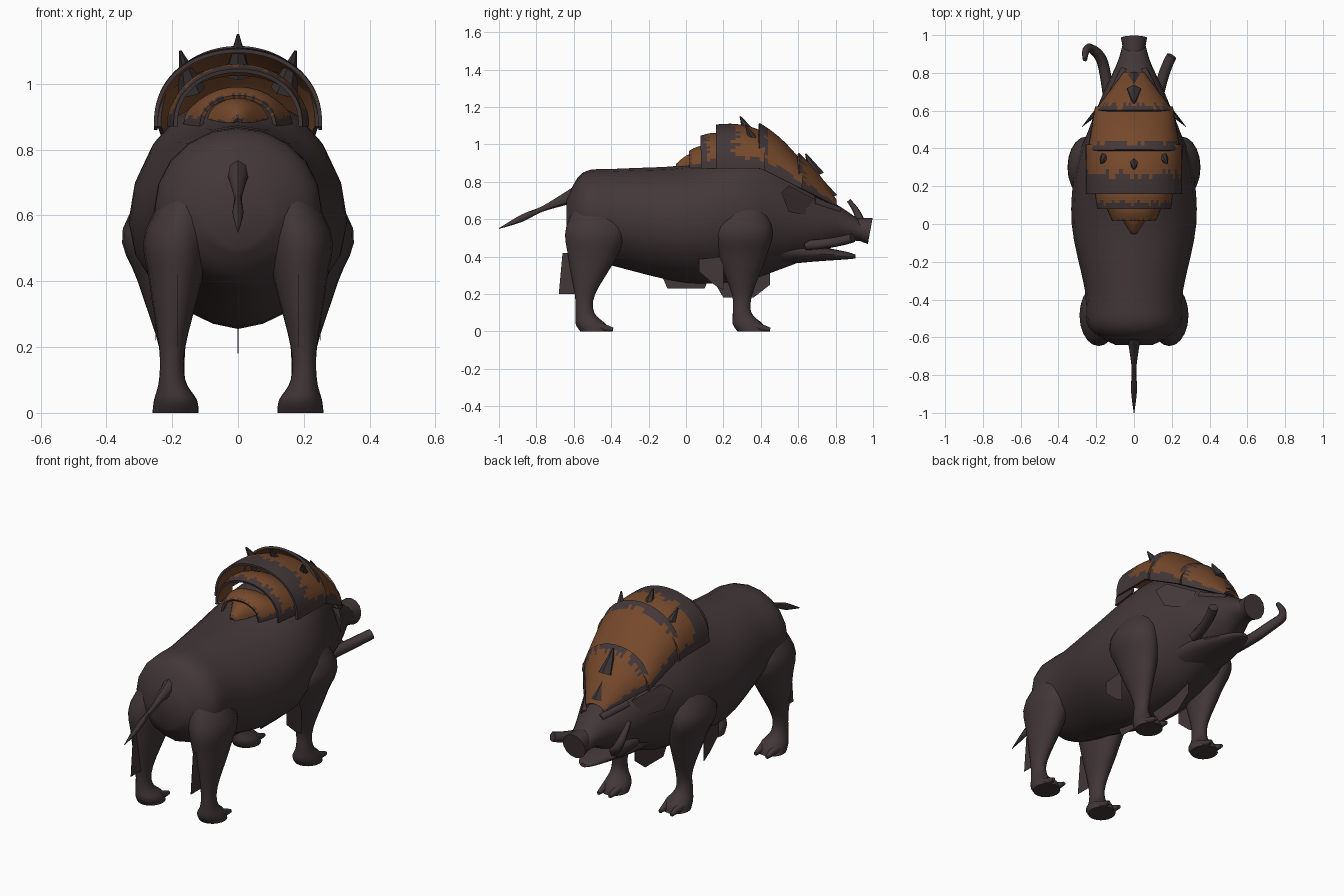
import bpy, bmesh, math, random
from mathutils import Vector

random.seed(4)
cube = bpy.data.objects.get("Cube")
if cube:
    bpy.data.objects.remove(cube)


def material(name, *rgb):
    mat = bpy.data.materials.new(name)
    mat.use_nodes = True
    mat.diffuse_color = (*rgb, 1)
    mat.node_tree.nodes["Principled BSDF"].inputs["Base Color"].default_value = (*rgb, 1)
    return mat


HIDE = material("dark hide", .055, .038, .04)
RUST = material("rust brown plate", .18, .066, .024)
HORN = material("dark horn", .042, .033, .034)


def finish(name, bm, *materials, smooth=True):
    bmesh.ops.recalc_face_normals(bm, faces=bm.faces)
    mesh = bpy.data.meshes.new(name)
    bm.to_mesh(mesh)
    bm.free()
    for mat in materials:
        mesh.materials.append(mat)
    obj = bpy.data.objects.new(name, mesh)
    bpy.context.collection.objects.link(obj)
    if smooth:
        bpy.ops.object.select_all(action='DESELECT')
        obj.select_set(True)
        bpy.context.view_layer.objects.active = obj
        bpy.ops.object.shade_smooth_by_angle(angle=math.radians(45))
    return obj


def rounded(rings, steps=4):
    """Pass a smooth spline through a few rings."""
    keys = [Vector(ring) for ring in rings]
    keys = [keys[0], *keys, keys[-1]]
    result = []
    for a, b, c, d in zip(keys, keys[1:], keys[2:], keys[3:]):
        for step in range(steps):
            t = step / steps
            bend = (c - a) * t + (a * 2 - b * 5 + c * 4 - d) * t ** 2 + (b * 3 - a - c * 3 + d) * t ** 3
            result.append(b + bend / 2)
    return result + [keys[-1]]


def loft(name, rings, upright=False, side=1, sides=20, pinch=1):
    """Skin ovals given as (position, centre, centre, radius, radius)."""
    bm = bmesh.new()
    loops = []
    for along, centre_a, centre_b, radius_a, radius_b in rounded(rings):
        loop = []
        for k in range(sides):
            angle = math.tau * k / sides
            cosine, sine = math.cos(angle), math.sin(angle)
            if sine < 0:
                cosine = math.copysign(abs(cosine) ** pinch, cosine)
            p, q = centre_a + radius_a * cosine, centre_b + radius_b * sine
            loop.append(bm.verts.new((p * side, q, along) if upright else (p * side, along, q)))
        loops.append(loop)
    for lower, upper in zip(loops, loops[1:]):
        for k in range(sides):
            n = (k + 1) % sides
            bm.faces.new((lower[k], lower[n], upper[n], upper[k]))
    bm.faces.new(loops[0])
    bm.faces.new(loops[-1])
    return finish(name, bm, HIDE)


def hull(name, points):
    bm = bmesh.new()
    for point in points:
        bm.verts.new(point)
    bmesh.ops.convex_hull(bm, input=bm.verts)
    finish(name, bm, HIDE, smooth=False)


def hair(name, x, outline):
    hull(name, [(x + half, y, z) for y, z in outline for half in (-.001, .001)])


def cone(name, base, tip, base_radius, tip_radius, mat=HIDE, sides=8):
    base, tip = Vector(base), Vector(tip)
    axis = tip - base
    placement = axis.to_track_quat('Z', 'Y').to_matrix().to_4x4()
    placement.translation = (base + tip) / 2
    bm = bmesh.new()
    bmesh.ops.create_cone(bm, cap_ends=True, segments=sides, radius1=base_radius,
                          radius2=tip_radius, depth=axis.length, matrix=placement)
    finish(name, bm, mat)


def spike(name, x, y, z):
    cone(name, (x, y, z), (x * 1.25, y - .06, z + .12), .042, .004, HORN, sides=6)


def leg(name, side, thigh_x, thigh_y, ankle_y):
    """Heavy thigh narrowing to a thin shank, then a splayed two-toed foot."""
    foot_y = ankle_y + .05
    middle_x, middle_y = (thigh_x + .2) / 2, (thigh_y * 2 + ankle_y) / 3
    loft(name, [(.78, thigh_x - .07, thigh_y, .03, .05),
                (.56, thigh_x, thigh_y, .1, .16),
                (.4, middle_x, middle_y, .08, .13),
                (.2, .2, ankle_y, .04, .055),
                (.1, .2, ankle_y, .04, .05),
                (.04, .19, foot_y - .02, .065, .08),
                (0, .19, foot_y, .07, .075)], upright=True, side=side)
    for toe_x in (.155, .225):
        cone(f"{name}_toe", (toe_x * side, foot_y, .03), (toe_x * side, foot_y + .1, .01), .03, .01)


def tusk(name, path, taper):
    curve = bpy.data.curves.new(name, 'CURVE')
    curve.dimensions = '3D'
    curve.bevel_depth = .03
    curve.bevel_resolution = 1
    curve.use_fill_caps = True
    spline = curve.splines.new('NURBS')
    last = len(path) - 1
    spline.points.add(last)
    for k, co in enumerate(path):
        spline.points[k].co = (*co, 1)
        spline.points[k].radius = 1 - taper * (k / last) ** 4
    spline.use_endpoint_u = True
    spline.order_u = 3
    curve.materials.append(HIDE)
    bpy.context.collection.objects.link(bpy.data.objects.new(name, curve))


def armor(name, span, widths, crowns, dark, rows=10, columns=40):
    """Arched plate from rear to front with ragged dark rear and lower rims."""
    def blend(pair, f):
        return pair[0] + (pair[1] - pair[0]) * f

    bm = bmesh.new()
    grid = []
    for row in range(rows + 1):
        f = row / rows
        y, width = blend(span, f), blend(widths, f)
        crown = blend(crowns, f) + .02 * math.sin(math.pi * f)
        edge = .87 - max(0, y - .4) / 2
        line = []
        for column in range(columns + 1):
            angle = math.pi * column / columns
            rise = max(math.sin(angle), 0) ** .85
            line.append(bm.verts.new((width * math.cos(angle), y, edge + (crown - edge) * rise)))
        grid.append(line)
    for column in range(columns):
        limit = rows * (dark + random.uniform(-.08, .1))
        rim = min(column, columns - 1 - column)
        for row in range(rows):
            near, far = grid[row], grid[row + 1]
            face = bm.faces.new((near[column + 1], near[column], far[column], far[column + 1]))
            if row < limit or rim < random.randint(2, 3):
                face.material_index = 1
    shell = finish(name, bm, RUST, HIDE, smooth=False)
    # The underside of every plate is plain brown
    solid = shell.modifiers.new("thickness", 'SOLIDIFY')
    solid.thickness = .012
    solid.offset = 0
    solid.material_offset = -1


# Trunk, neck and upper head: position, half width, belly and back height
trunk = [(-.64, .1, .5, .7), (-.55, .24, .4, .85), (-.35, .26, .34, .87), (0, .33, .26, .89), (.3, .31, .27, .97),
         (.5, .24, .33, .92), (.7, .16, .41, .75), (.85, .09, .48, .65), (.95, .06, .48, .58)]
loft("body", [(y, 0, (low + high) / 2, width, (high - low) / 2) for y, width, low, high in trunk], pinch=1.25)

# Snout, lower jaw and tail
cone("snout_disc", (0, .87, .557), (0, .985, .536), .05, .07, sides=14)
jaw = [(.5, .15, .08), (.68, .12, .045), (.86, .055, .02), (.905, .02, .01)]
loft("lower_jaw", [(y, 0, .395 + height / 2, width, height) for y, width, height in jaw])
tail = [(-.57, .05), (-.7, .025), (-.78, .015), (-.88, .02), (-1, .002)]
loft("tail", [(y, 0, 1 + .45 * y, radius * .8, radius) for y, radius in tail], sides=8)

# Paired parts
for side, tag in ((1, "left"), (-1, "right")):
    leg(f"{tag}_hind_leg", side, .18, -.48, -.54)
    leg(f"{tag}_front_leg", side, .25, .3, .3)
    hair(f"{tag}_hock_hair", side * .185, [(-.55, .42), (-.66, .42), (-.68, .2), (-.58, .2)])
    hair(f"{tag}_elbow_hair", side * .25, [(.07, .45), (.2, .45), (.2, .22), (.15, .25), (.07, .32)])
    ear = [(.14, .68, .71), (.18, .64, .62), (.25, .55, .64), (.28, .51, .74), (.24, .55, .78), (.16, .6, .75)]
    hull(f"{tag}_ear", [(x * side, y, z) for x, y, z in ear])
    cone(f"{tag}_brow", (side * .11, .68, .69), (side * .05, .82, .645), .03, .02)
    spike(f"{tag}_shoulder_spike", side * .14, .38, .98)

# The left tusk is a blunt stump, the right one a full hook
tusk("left_tusk", [(.12, .64, .46), (.15, .8, .47), (.2, .89, .5)], .1)
tusk("right_tusk", [(-.13, .64, .47), (-.15, .8, .48), (-.18, .9, .52), (-.26, .95, .6), (-.26, .87, .7)], .6)

# Hair fringes along the centre line
hair("chest_hair", 0, [(.13, .3), (.2, .18), (.36, .18), (.45, .25), (.45, .36)])
hair("belly_hair", 0, [(-.13, .3), (-.1, .23), (.1, .23), (.13, .3)])

# Overlapping plates from brow to back
armor("brow_plate", (.6, .8), (.2, .05), (.95, .7), .05)
armor("neck_plate", (.39, .62), (.24, .2), (1.11, .9), .1)
armor("shoulder_plate", (.16, .42), (.25, .25), (1.1, 1.06), .34)
armor("upper_back_plate", (.08, .24), (.19, .21), (1.04, 1.03), .15)
armor("lower_back_plate", (.02, .14), (.11, .16), (.96, .97), 0)
armor("back_tip_plate", (-.05, .08), (.01, .09), (.89, .95), 0)

# Horn spikes along the crest
spike("crown_spike", 0, .35, 1.03)
spike("brow_spike", 0, .7, .83)
spike("forehead_spike", 0, .77, .71)
